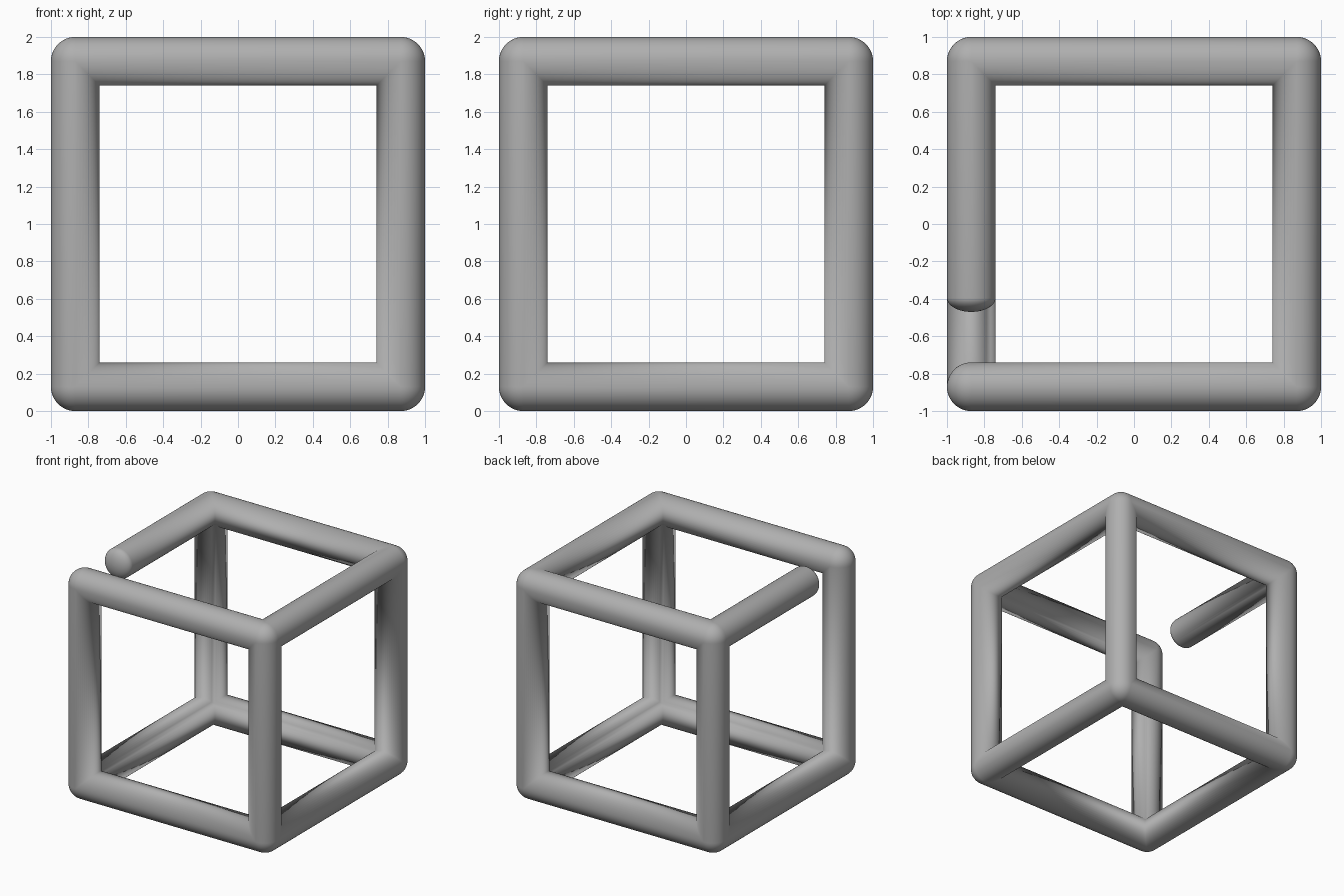
import bpy, bmesh, math
from mathutils import Vector

if "Cube" in bpy.data.objects:
    bpy.data.objects.remove(bpy.data.objects["Cube"])

R = 0.13         # tube radius
C = 0.87         # distance of tube axes from the cube centre
SEG = 48
END_Y = -0.395   # where the short bar stops
DOME = 0.075     # how far its rounded end sticks out
BROKEN = (1, (-1, 0, 1))   # axis and signs of the short bar

bm = bmesh.new()


def axes_at(corner):
    """Axes of the bars that meet at a corner."""
    bx = (1, (-1, 0, 1))
    return (0, 2) if corner == (-1, -1, 1) else (0, 1, 2)


def skin(rings):
    for a, b in zip(rings, rings[1:]):
        for i in range(SEG):
            j = (i + 1) % SEG
            bm.faces.new((a[i], a[j], b[j], b[i]))


def circle(axis, scale=1.0):
    """Offsets around a bar's axis."""
    u, v = (axis + 1) % 3, (axis + 2) % 3
    for i in range(SEG):
        t = math.tau * i / SEG
        o = Vector()
        o[u], o[v] = R * scale * math.cos(t), R * scale * math.sin(t)
        yield o


def mitred_ring(axis, corner):
    """End of a bar, cut to meet the other bars at the corner."""
    ring = []
    others = [k for k in axes_at(corner) if k != axis]
    for o in circle(axis):
        inset = max([0.0] + [-corner[k] * o[k] for k in others])
        p = Vector(corner) * C + o
        p[axis] -= corner[axis] * inset
        ring.append(bm.verts.new(p))
    return ring


# Twelve bars, one of them stopping short with a rounded end
for axis in range(3):
    for s in (-1, 1):
        for t in (-1, 1):
            ends = []
            for e in (-1, 1):
                c = [0, 0, 0]
                c[axis], c[(axis + 1) % 3], c[(axis + 2) % 3] = e, s, t
                ends.append(tuple(c))
            if axis not in axes_at(ends[0]):
                rings = [mitred_ring(axis, ends[1])]
                for k in range(11):
                    a = math.pi / 2 * k / 10 * 0.995
                    base = Vector((-C, END_Y - DOME * math.sin(a), C))
                    rings.append([bm.verts.new(base + o)
                                  for o in circle(axis, math.cos(a))])
                skin(rings)
                bm.faces.new(rings[-1])
            else:
                skin([mitred_ring(axis, c) for c in ends])

# Rounded outer corners: the part of a ball not covered by the bars
for x in (-1, 1):
    for y in (-1, 1):
        for z in (-1, 1):
            corner = (x, y, z)
            ball = bmesh.new()
            bmesh.ops.create_uvsphere(ball, u_segments=SEG, v_segments=SEG // 2, radius=R)
            for f in ball.faces:
                m = f.calc_center_median()
                if all(m[k] * corner[k] > 0 for k in axes_at(corner)):
                    bm.faces.new([bm.verts.new(Vector(corner) * C + v.co)
                                  for v in f.verts])
            ball.free()

# Weld everything into one smooth frame standing on the floor
bmesh.ops.remove_doubles(bm, verts=bm.verts, dist=1e-4)
bmesh.ops.recalc_face_normals(bm, faces=bm.faces)
for f in bm.faces:
    f.smooth = True
bmesh.ops.translate(bm, verts=bm.verts, vec=(0, 0, 1))

mesh = bpy.data.meshes.new("tube_frame")
bm.to_mesh(mesh)
bm.free()
frame = bpy.data.objects.new("tube_frame", mesh)
bpy.context.collection.objects.link(frame)

# Dark grey finish
grey = bpy.data.materials.new("dark_grey")
grey.diffuse_color = (0.43, 0.43, 0.43, 1)
grey.use_nodes = True
grey.node_tree.nodes["Principled BSDF"].inputs["Base Color"].default_value = grey.diffuse_color
mesh.materials.append(grey)
